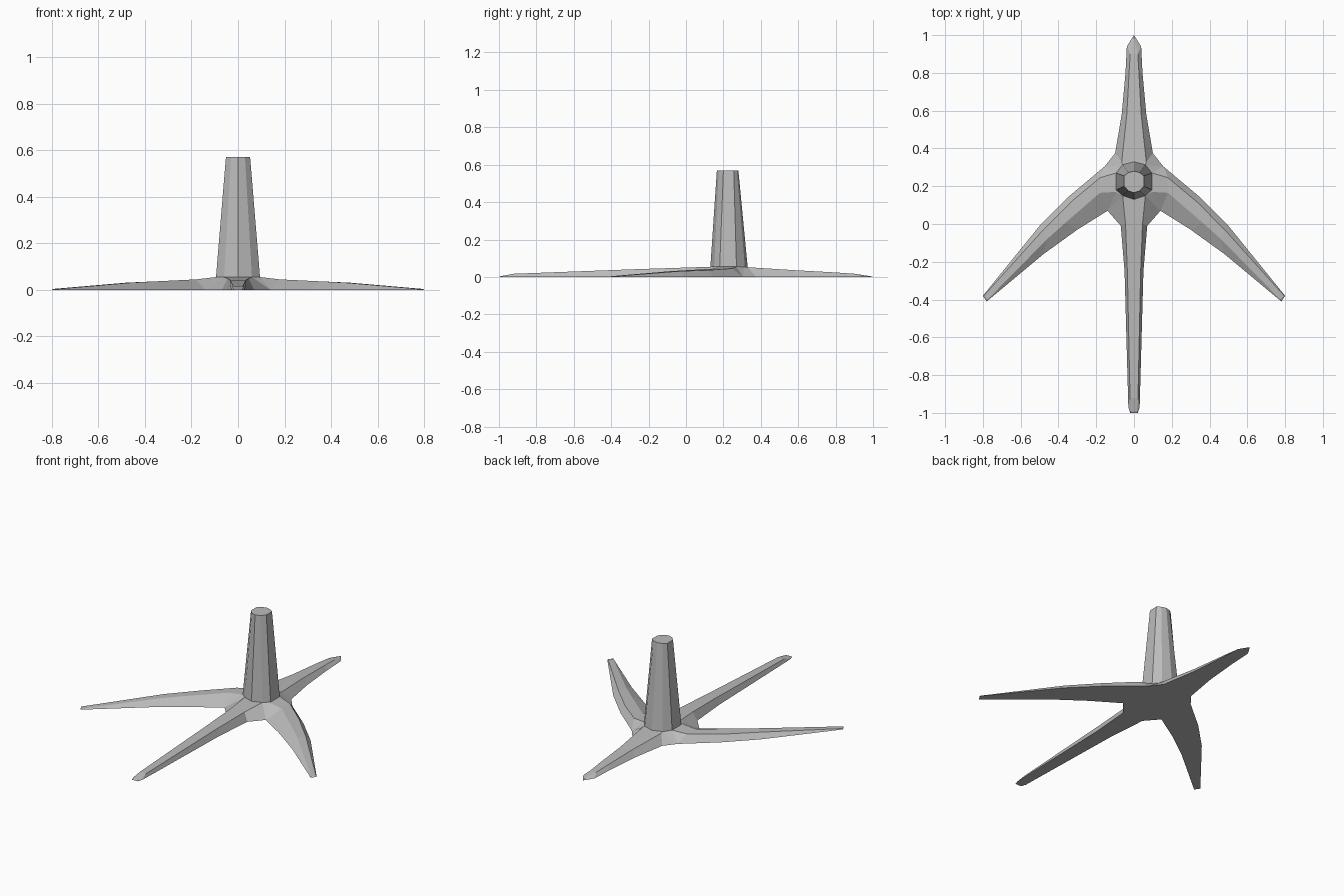
import bpy, bmesh

if "Cube" in bpy.data.objects:
    bpy.data.objects.remove(bpy.data.objects["Cube"])

grey = bpy.data.materials.new("grey")
grey.diffuse_color = (0.5, 0.5, 0.5, 1)
grey.use_nodes = True
grey.node_tree.nodes["Principled BSDF"].inputs["Base Color"].default_value = grey.diffuse_color


def finish(name, bm):
    # mirror the right half, weld, and make the object
    geom = bm.verts[:] + bm.edges[:] + bm.faces[:]
    bmesh.ops.mirror(bm, geom=geom, axis='X', merge_dist=0.0001)
    bmesh.ops.remove_doubles(bm, verts=bm.verts[:], dist=0.0005)
    bmesh.ops.recalc_face_normals(bm, faces=bm.faces[:])
    mesh = bpy.data.meshes.new(name)
    bm.to_mesh(mesh)
    bm.free()
    mesh.materials.append(grey)
    obj = bpy.data.objects.new(name, mesh)
    bpy.context.collection.objects.link(obj)


def face(bm, *pts):
    # skip repeated corners so that quads may collapse to triangles
    unique = list(dict.fromkeys(pts))
    if len(unique) > 2:
        bm.faces.new([bm.verts.new(p) for p in unique])


# Right half of the foot: ground outline (x, y) paired with top ridge (x, y, z)
outline = [
    # front leg, tip to hub
    ((.02, -1), (.018, -.99, .004)), ((.03, -.97), (.021, -.92, .017)),
    ((.05, -.25), (.035, -.25, .042)), ((.07, -.01), (.045, 0, .05)),
    ((.14, .07), (.06, .15, .055)),
    # side leg, front edge outwards
    ((.14, .07), (.095, .17, .055)), ((.14, .07), (.18, .165, .045)),
    ((.30, -.03), (.365, .005, .036)), ((.48, -.16), (.46, -.08, .031)),
    ((.78, -.41), (.775, -.40, .004)),
    # side leg, back edge inwards
    ((.80, -.38), (.795, -.38, .004)), ((.50, -.01), (.48, -.03, .031)),
    ((.34, .15), (.33, .12, .036)), ((.155, .305), (.18, .245, .045)),
    ((.155, .305), (.095, .27, .055)),
    # back leg, hub to tip
    ((.155, .305), (.06, .31, .055)), ((.10, .375), (.065, .33, .052)),
    ((.065, .58), (.038, .58, .036)), ((.045, .8), (.026, .8, .024)),
    ((.038, .94), (.02, .9, .017)), ((0, 1), (0, .985, .004)),
]
ground = [(x, y, 0) for (x, y), _ in outline]
ridge = [r for _, r in outline]
axis = [(0, y, z) for _, y, z in ridge]

bm = bmesh.new()
# sloping flanks
for i in range(len(outline) - 1):
    face(bm, ground[i], ground[i + 1], ridge[i + 1], ridge[i])
# flat tops of the front and back legs
for i in [0, 1, 2, 3, 15, 16, 17, 18, 19]:
    face(bm, ridge[i], ridge[i + 1], axis[i + 1], axis[i])
# flat top of the side leg
for i in range(5, 9):
    face(bm, ridge[i], ridge[i + 1], ridge[18 - i], ridge[19 - i])
# hub, front tip and underside
face(bm, ridge[4], ridge[5], ridge[14], ridge[15], axis[15], axis[4])
face(bm, ground[0], ridge[0], axis[0], (0, -1, 0))
face(bm, (0, -1, 0), *ground)
finish("star_foot", bm)

# Tapered column
low = [(0, .13), (.06, .15), (.095, .18), (.095, .27), (.06, .315), (0, .33)]
high = [(0, .165), (.03, .175), (.052, .2), (.052, .255), (.03, .272), (0, .28)]
low = [(x, y, .05) for x, y in low]
high = [(x, y, .57) for x, y in high]
bm = bmesh.new()
for i in range(5):
    face(bm, low[i], low[i + 1], high[i + 1], high[i])
face(bm, *high)
face(bm, *low)
finish("column", bm)
